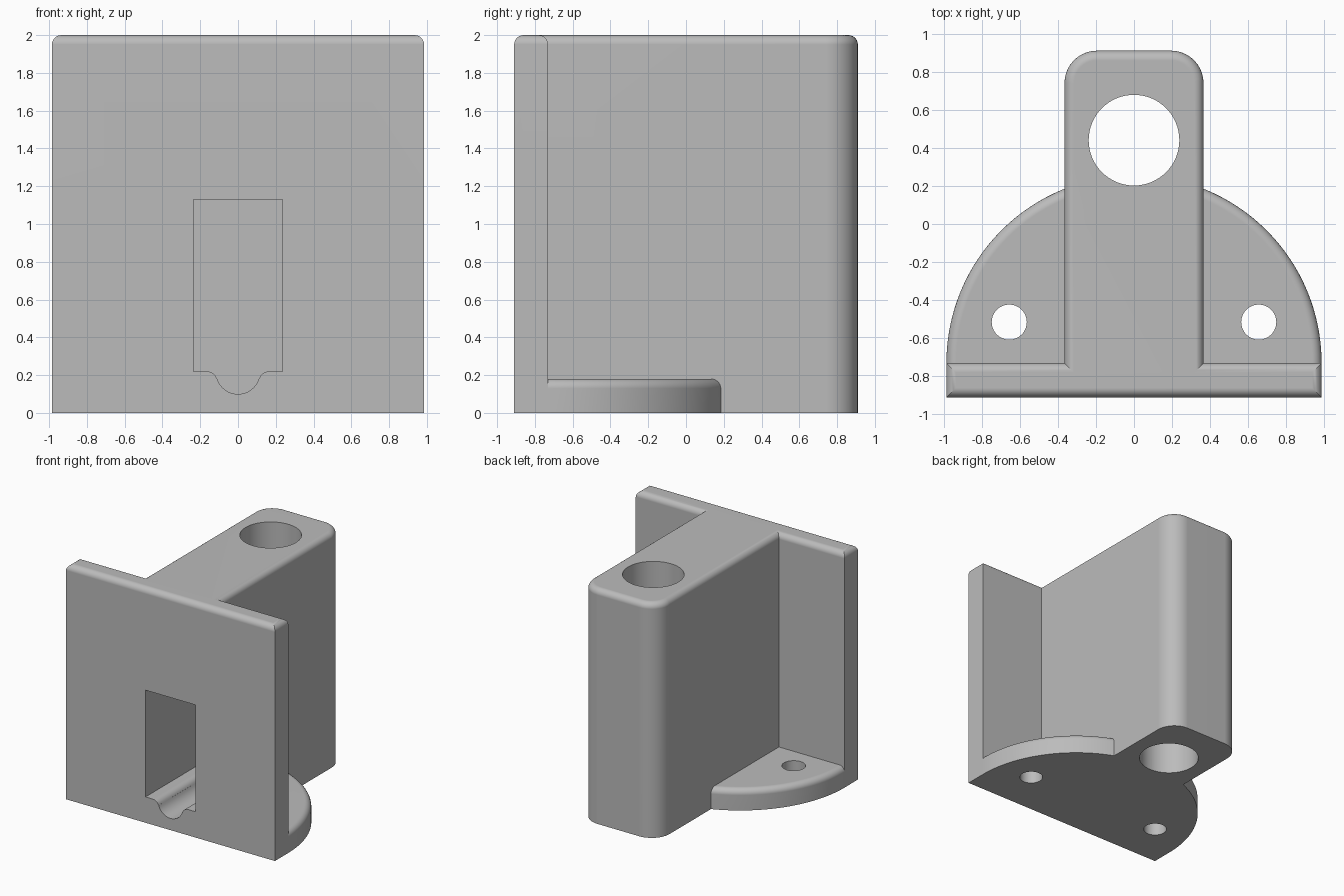
import bpy, bmesh
from math import cos, sin, radians, pi

cube = bpy.data.objects.get("Cube")
if cube:
    bpy.data.objects.remove(cube, do_unlink=True)

grey = bpy.data.materials.new("plain_grey")
grey.use_nodes = True
COLOUR = (0.5, 0.5, 0.5, 1)
grey.diffuse_color = COLOUR
grey.node_tree.nodes["Principled BSDF"].inputs["Base Color"].default_value = COLOUR


def arc(cx, cy, r, start, end, steps):
    """Points on an arc, angles in degrees."""
    angles = [radians(start + (end - start) * i / steps) for i in range(steps + 1)]
    return [(cx + r * cos(a), cy + r * sin(a)) for a in angles]


def prism(name, outline, bottom, top, rounding=0):
    """Extrude an outline upwards, optionally rounding its top rim."""
    bm = bmesh.new()
    face = bm.faces.new([bm.verts.new((x, y, bottom)) for x, y in outline])
    new = bmesh.ops.extrude_face_region(bm, geom=[face])["geom"]
    bmesh.ops.translate(bm, vec=(0, 0, top - bottom),
                        verts=[v for v in new if isinstance(v, bmesh.types.BMVert)])
    bmesh.ops.recalc_face_normals(bm, faces=bm.faces)
    if rounding:
        rim = [e for e in bm.edges if all(abs(v.co.z - top) < 1e-5 for v in e.verts)]
        bmesh.ops.bevel(bm, geom=rim, offset=rounding, segments=6, profile=0.5,
                        affect='EDGES', clamp_overlap=True)
    mesh = bpy.data.meshes.new(name)
    bm.to_mesh(mesh)
    bm.free()
    mesh.materials.append(grey)
    obj = bpy.data.objects.new(name, mesh)
    bpy.context.collection.objects.link(obj)
    return obj


def combine(target, other, operation):
    """Apply a boolean and discard the helper."""
    other.hide_render = True
    mod = target.modifiers.new(operation.title(), 'BOOLEAN')
    mod.operation, mod.solver, mod.object = operation, 'EXACT', other
    bpy.context.view_layer.objects.active = target
    bpy.ops.object.modifier_apply(modifier=mod.name)
    bpy.data.objects.remove(other, do_unlink=True)


W, FRONT, BACK, STEP = 0.985, -0.91, 0.91, -0.73    # half width and depths
PILLAR, CORNER = 0.365, 0.17

# Front plate and pillar share one T-shaped outline
outline = [(-W, FRONT), (W, FRONT), (W, STEP), (PILLAR, STEP)]
outline += arc(PILLAR - CORNER, BACK - CORNER, CORNER, 0, 90, 10)
outline += arc(CORNER - PILLAR, BACK - CORNER, CORNER, 90, 180, 10)
outline += [(-PILLAR, STEP), (-W, STEP)]
bracket = prism("bracket_body", outline, 0, 2, 0.05)

# Half-round foot, its straight side buried in the plate
foot = arc(0, STEP, W, 0, 180, 64) + [(-W + 0.015, -0.8), (W - 0.015, -0.8)]
combine(bracket, prism("half_round_foot", foot, 0, 0.18, 0.05), 'UNION')

# Vertical rod hole and two screw holes
for name, x, y, r in (("rod_hole", 0, 0.44, 0.238),
                      ("left_screw_hole", 0.655, -0.515, 0.092),
                      ("right_screw_hole", -0.655, -0.515, 0.092)):
    circle = arc(x, y, r, 0, 360, 64)[:-1]
    combine(bracket, prism(name, circle, -0.5, 2.5), 'DIFFERENCE')

# Front pocket with a rounded channel in its floor
pocket = [(-0.235, 1.13), (-0.235, 0.22)]
pocket += arc(-0.165, 0.165, 0.055, 90, 17, 6)
pocket += arc(0, 0.2156, 0.116, 197, 343, 16)
pocket += arc(0.165, 0.165, 0.055, 163, 90, 6)
pocket += [(0.235, 0.22), (0.235, 1.13)]
cutter = prism("front_pocket", pocket, -0.05, 1.2)
cutter.rotation_euler.x = pi / 2
bpy.context.view_layer.update()
combine(bracket, cutter, 'DIFFERENCE')

# Smooth curves, crisp edges
bpy.ops.object.select_all(action='DESELECT')
bracket.select_set(True)
bpy.context.view_layer.objects.active = bracket
bpy.ops.object.shade_smooth_by_angle(angle=radians(30))
normals = bracket.modifiers.new("Even normals", 'WEIGHTED_NORMAL')
normals.keep_sharp = True
